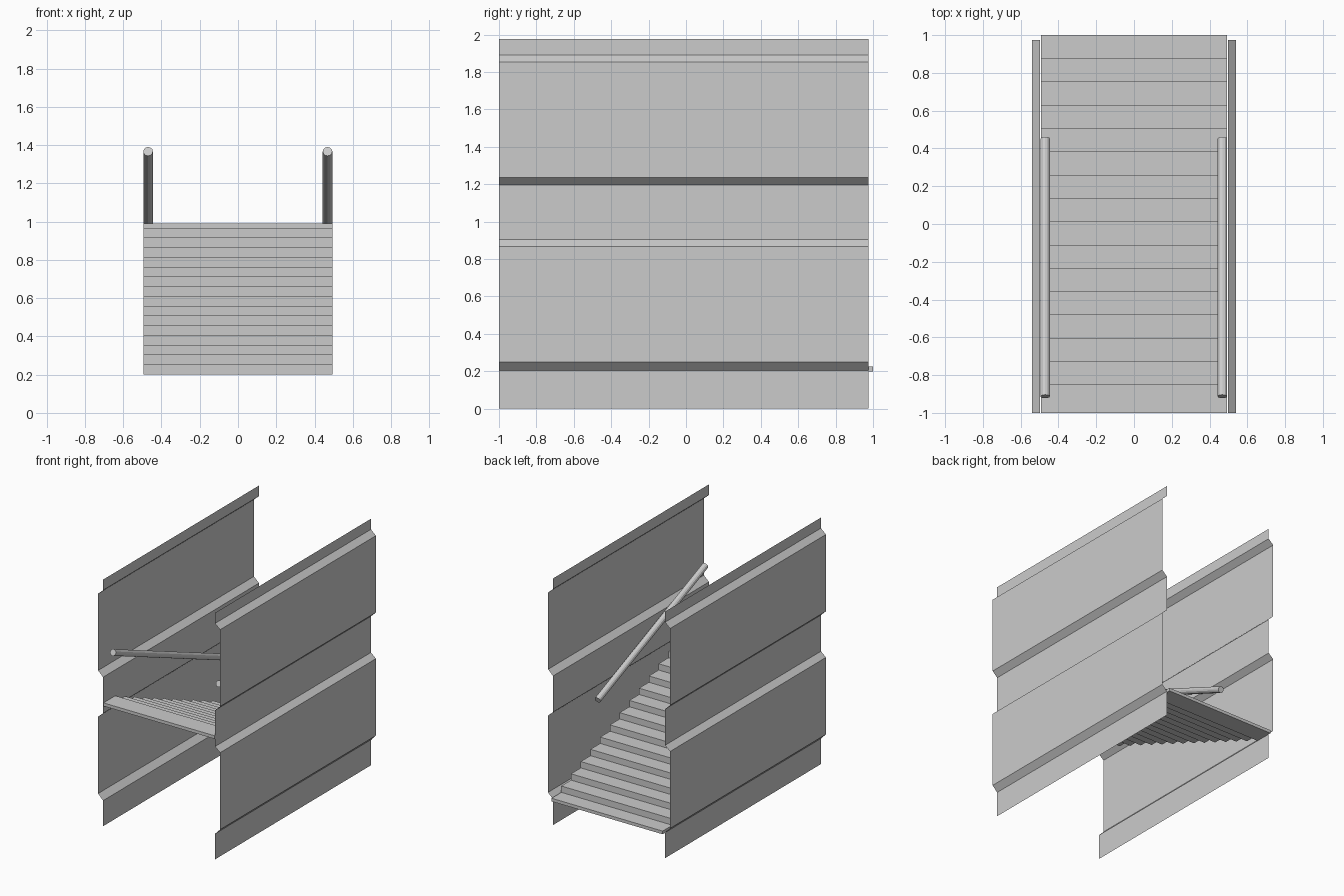
import bpy
import bmesh
from mathutils import Vector

if "Cube" in bpy.data.objects:
    bpy.data.objects.remove(bpy.data.objects["Cube"])


def add_mesh(name, bm):
    mesh = bpy.data.meshes.new(name)
    bm.to_mesh(mesh)
    bm.free()
    obj = bpy.data.objects.new(name, mesh)
    bpy.context.collection.objects.link(obj)
    return obj


def add_box(bm, lo, hi):
    lo, hi = Vector(lo), Vector(hi)
    verts = bmesh.ops.create_cube(bm, size=1)["verts"]
    for v in verts:
        v.co = (lo + hi) / 2 + v.co * (hi - lo)


# Side walls: folded sheets, swept front to back
IN, OUT = 0.497, 0.541
PROFILE = [(IN, 0), (IN, 0.205), (OUT, 0.25), (OUT, 0.867), (IN, 0.905),
           (IN, 1.195), (OUT, 1.237), (OUT, 1.853), (IN, 1.892), (IN, 1.977)]
for name, side in (("right_wall", 1), ("left_wall", -1)):
    bm = bmesh.new()
    front = [bm.verts.new((side * x, -1, z)) for x, z in PROFILE]
    back = [bm.verts.new((side * x, 0.975, z)) for x, z in PROFILE]
    for i in range(len(PROFILE) - 1):
        quad = [front[i], back[i], back[i + 1], front[i + 1]]
        bm.faces.new(quad if side > 0 else quad[::-1])
    add_mesh(name, bm)

# Stairs: overlapping treads climbing from back to front, joined by risers
STEPS, WIDTH, DEPTH = 16, 0.493, 0.15
RUN = (2 - DEPTH) / (STEPS - 1)
THICK = 0.79 / (2 * STEPS - 1)
treads, risers = bmesh.new(), bmesh.new()
for i in range(STEPS):
    y, z = 1 - RUN * i, 0.2 + 2 * THICK * i
    add_box(treads, (-WIDTH, y - DEPTH, z), (WIDTH, y, z + THICK))
    if i:
        add_box(risers, (-WIDTH, y - (DEPTH - RUN), z - THICK), (WIDTH, y, z))
add_mesh("stair_treads", treads)
add_mesh("stair_risers", risers)

# Handrails: sloping round bars parallel to the stairs
top, bottom = Vector((0, -0.913, 1.367)), Vector((0, 0.452, 0.81))
axis = top - bottom
for name, x in (("right_handrail", 0.468), ("left_handrail", -0.47)):
    bpy.ops.mesh.primitive_cylinder_add(
        vertices=12, radius=0.025, depth=axis.length,
        location=(top + bottom) / 2 + Vector((x, 0, 0)),
        rotation=axis.to_track_quat('Z', 'Y').to_euler())
    bpy.context.object.name = name
